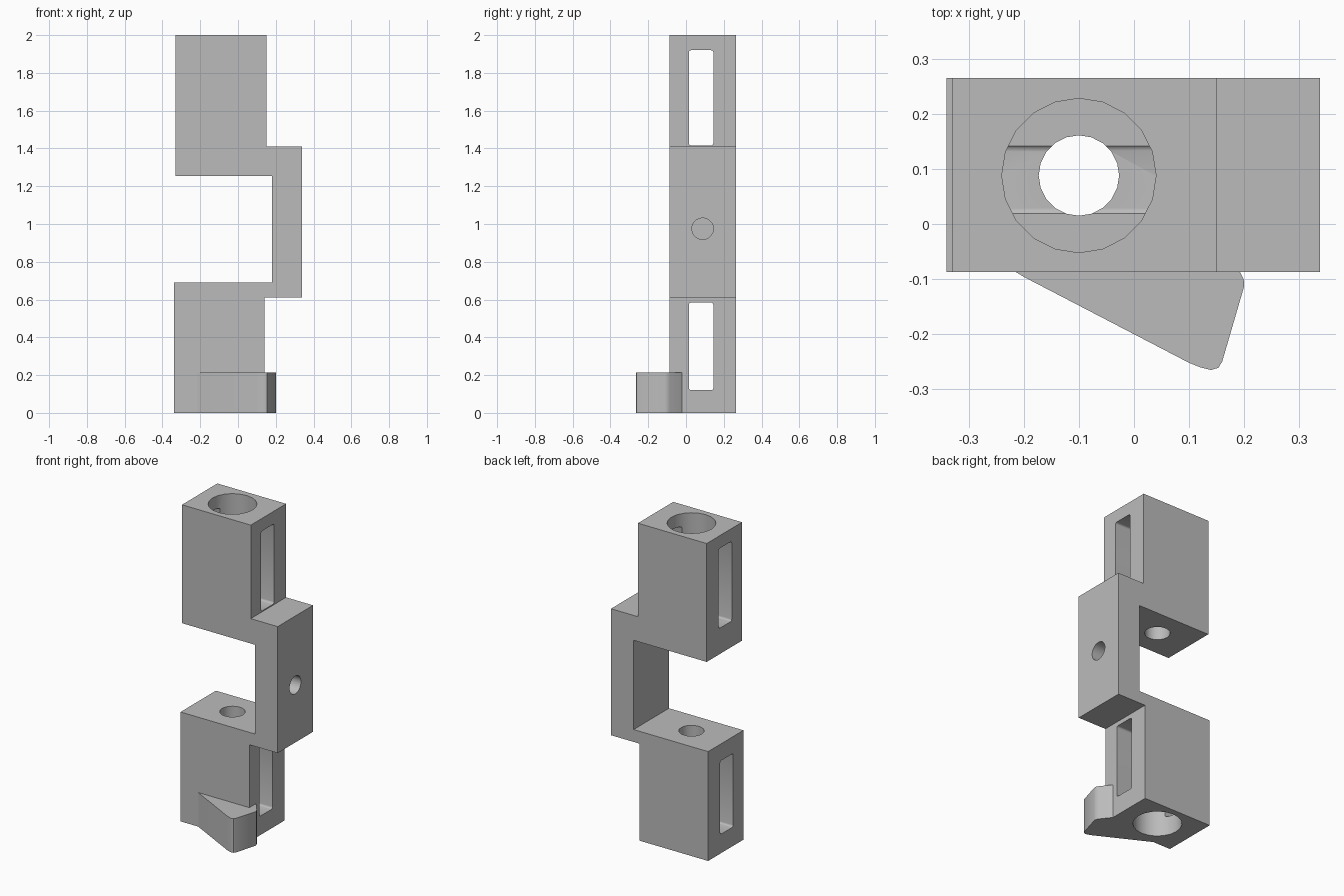
import bpy
import bmesh
import math
from mathutils import Matrix, Vector

cube = bpy.data.objects.get("Cube")
if cube:
    bpy.data.objects.remove(cube, do_unlink=True)

grey = bpy.data.materials.new("plain grey")
grey.use_nodes = True
grey.diffuse_color = (0.5, 0.5, 0.5, 1)
grey.node_tree.nodes["Principled BSDF"].inputs["Base Color"].default_value = (0.5, 0.5, 0.5, 1)

FRONT, BACK = -0.087, 0.265
BORE_X, MID_Y = -0.1, 0.088


def make_object(name, bm):
    bmesh.ops.recalc_face_normals(bm, faces=bm.faces[:])
    mesh = bpy.data.meshes.new(name)
    bm.to_mesh(mesh)
    bm.free()
    mesh.materials.append(grey)
    obj = bpy.data.objects.new(name, mesh)
    bpy.context.collection.objects.link(obj)
    return obj


def extrude(name, points, depth):
    bm = bmesh.new()
    face = bm.faces.new([bm.verts.new(p) for p in points])
    new = bmesh.ops.extrude_face_region(bm, geom=[face])["geom"]
    verts = [v for v in new if isinstance(v, bmesh.types.BMVert)]
    bmesh.ops.translate(bm, verts=verts, vec=depth)
    return make_object(name, bm)


def cylinder(name, start, end, radius):
    start, end = Vector(start), Vector(end)
    axis = end - start
    turn = axis.to_track_quat('Z', 'Y').to_matrix().to_4x4()
    bm = bmesh.new()
    bmesh.ops.create_cone(bm, cap_ends=True, segments=20, radius1=radius, radius2=radius,
                          depth=axis.length, matrix=Matrix.Translation((start + end) / 2) @ turn)
    return make_object(name, bm)


def slot(name, low, high):
    # Rounded rectangle running through the block along x
    r, points = 0.012, []
    corners = [(0.145 - r, high - r), (0.015 + r, high - r),
               (0.015 + r, low + r), (0.145 - r, low + r)]
    for i, (y, z) in enumerate(corners):
        for step in range(4):
            a = math.radians(90 * i + 30 * step)
            points.append((-0.5, y + r * math.cos(a), z + r * math.sin(a)))
    return extrude(name, points, (1, 0, 0))


def cut(target, cutter):
    mod = target.modifiers.new("cut", 'BOOLEAN')
    mod.operation = 'DIFFERENCE'
    mod.solver = 'EXACT'
    mod.object = cutter
    bpy.context.view_layer.update()
    graph = bpy.context.evaluated_depsgraph_get()
    mesh = bpy.data.meshes.new_from_object(target.evaluated_get(graph))
    target.modifiers.clear()
    target.data = mesh
    bpy.data.objects.remove(cutter, do_unlink=True)


# Two blocks joined by an offset upright
outline = [(-0.34, 0), (0.14, 0), (0.14, 0.612), (0.338, 0.612), (0.338, 1.41), (0.15, 1.41),
           (0.15, 2), (-0.33, 2), (-0.33, 1.253), (0.18, 1.253), (0.18, 0.69), (-0.34, 0.69)]
bracket = extrude("bracket", [(x, FRONT, z) for x, z in outline], (0, BACK - FRONT, 0))

# Stepped vertical bores and side slots
for label, mouth, seat, far, low, high in (("upper", 2.1, 1.42, 1.1, 1.416, 1.92),
                                           ("lower", -0.1, 0.58, 0.8, 0.12, 0.584)):
    cut(bracket, cylinder(label + "_bore", (BORE_X, MID_Y, mouth), (BORE_X, MID_Y, seat), 0.14))
    cut(bracket, cylinder(label + "_hole", (BORE_X, MID_Y, seat - (far - seat) * 0.1),
                          (BORE_X, MID_Y, far), 0.073))
    cut(bracket, slot(label + "_slot", low, high))

# Blind hole in the side of the upright
cut(bracket, cylinder("side_hole", (0.24, MID_Y, 0.975), (0.4, MID_Y, 0.975), 0.057))

# Angled foot with rounded corners
foot_outline = [(-0.215, FRONT), (-0.2, -0.096), (0.1, -0.252), (0.12, -0.26), (0.14, -0.265),
                (0.153, -0.261), (0.16, -0.25), (0.2, -0.113), (0.199, -0.1), (0.192, -0.086),
                (0.14, -0.02), (0.14, FRONT)]
foot = extrude("foot", [(x, y, 0) for x, y in foot_outline], (0, 0, 0.215))

# Smooth round walls, sharp edges elsewhere
for obj in (bracket, foot):
    bpy.ops.object.select_all(action='DESELECT')
    obj.select_set(True)
    bpy.context.view_layer.objects.active = obj
    bpy.ops.object.shade_smooth_by_angle(angle=math.radians(32))
